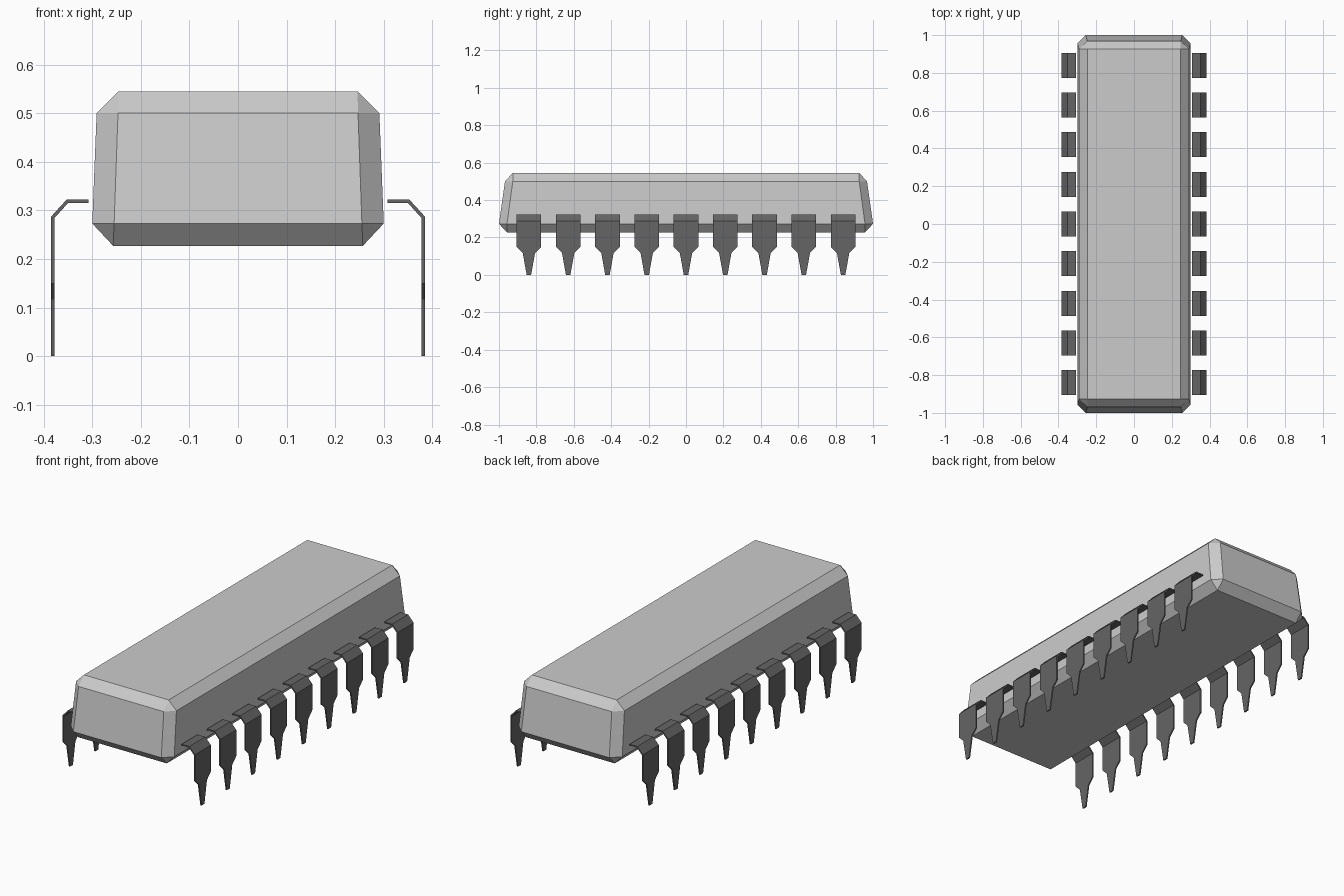
import bpy, bmesh

if "Cube" in bpy.data.objects:
    bpy.data.objects.remove(bpy.data.objects["Cube"])

PITCH, COUNT = 0.21, 9


def make_object(name, bm):
    bmesh.ops.recalc_face_normals(bm, faces=bm.faces)
    mesh = bpy.data.meshes.new(name)
    bm.to_mesh(mesh)
    bm.free()
    obj = bpy.data.objects.new(name, mesh)
    bpy.context.collection.objects.link(obj)
    return obj


# Package body: tapered block with chamfered edges, as the hull of four rings
bm = bmesh.new()
# (z, outer half x, outer half y, inner half x, inner half y)
rings = [
    (0.227, 0.257, 0.957, 0.257, 0.957),
    (0.273, 0.300, 1.000, 0.255, 0.957),
    (0.500, 0.291, 0.968, 0.247, 0.926),
    (0.545, 0.246, 0.926, 0.246, 0.926),
]
for z, ox, oy, ix, iy in rings:
    corners = {(ox, iy), (ix, oy)}
    for x, y in corners:
        for sx in (-1, 1):
            for sy in (-1, 1):
                bm.verts.new((sx * x, sy * y, z))
bmesh.ops.convex_hull(bm, input=bm.verts)
bmesh.ops.dissolve_limit(bm, angle_limit=0.02, verts=bm.verts, edges=bm.edges)
make_object("chip_body", bm)

# Pins: bent strip that narrows to a tapered tip
bm = bmesh.new()
# (outer x, outer z, inner x, inner z, half width)
stations = [
    (0.308, 0.322, 0.308, 0.315, 0.066),
    (0.353, 0.322, 0.350, 0.315, 0.066),
    (0.385, 0.287, 0.378, 0.284, 0.066),
    (0.385, 0.150, 0.378, 0.150, 0.066),
    (0.385, 0.117, 0.378, 0.117, 0.033),
    (0.385, 0.000, 0.378, 0.000, 0.012),
]
y0 = -PITCH * (COUNT - 1) / 2
loops = []
for ox, oz, ix, iz, w in stations:
    section = [(ox, y0 - w, oz), (ox, y0 + w, oz), (ix, y0 + w, iz), (ix, y0 - w, iz)]
    loops.append([bm.verts.new(p) for p in section])
for a, b in zip(loops, loops[1:]):
    for i in range(4):
        j = (i + 1) % 4
        bm.faces.new((a[i], a[j], b[j], b[i]))
bm.faces.new(loops[0])
bm.faces.new(loops[-1])
pins = make_object("pins", bm)

# Repeat along the side, then mirror to the other side
array = pins.modifiers.new("row", "ARRAY")
array.count = COUNT
array.use_relative_offset = False
array.use_constant_offset = True
array.constant_offset_displace = (0, PITCH, 0)
pins.modifiers.new("both_sides", "MIRROR")

# Dark pin finish
dark = bpy.data.materials.new("dark_metal")
dark.diffuse_color = (0.13, 0.13, 0.13, 1)
dark.use_nodes = True
dark.node_tree.nodes["Principled BSDF"].inputs["Base Color"].default_value = dark.diffuse_color
pins.data.materials.append(dark)
